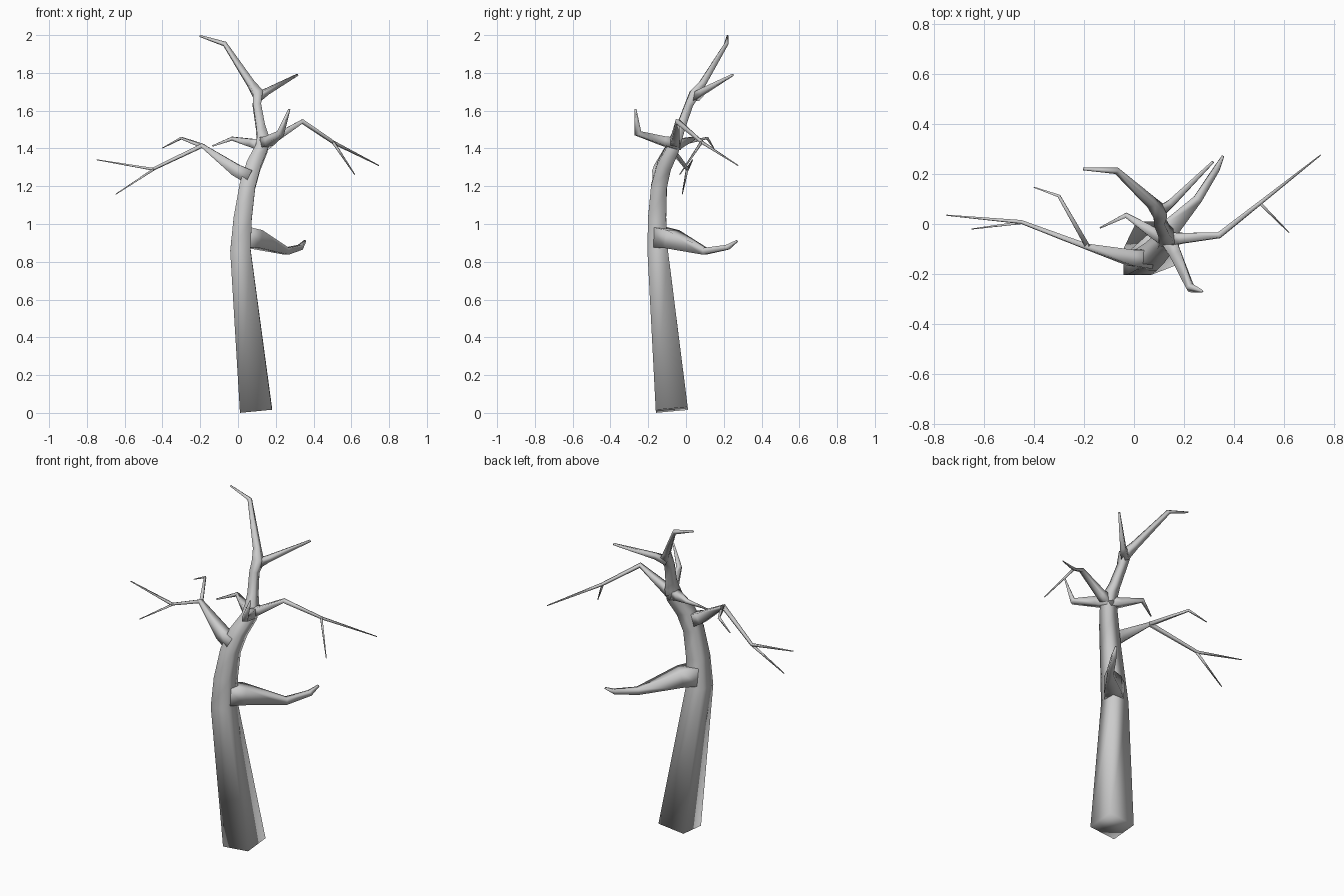
import bpy
import bmesh
from mathutils import Vector


def limb(name, points, ref):
    """Loft a square section along (x, y, z, half_width) points, capped at both ends."""
    bm = bmesh.new()
    pos = [Vector(p[:3]) for p in points]
    side = Vector(ref)
    rings = []
    for i, p in enumerate(points):
        a = (pos[i] - pos[i - 1]).normalized() if i else Vector()
        b = (pos[i + 1] - pos[i]).normalized() if i < len(pos) - 1 else Vector()
        d = (a + b).normalized()
        side = (side - d * side.dot(d)).normalized()
        up = d.cross(side)
        r = p[3]
        rings.append([bm.verts.new(pos[i] + side * (r * s) + up * (r * t))
                      for s, t in ((-1, -1), (1, -1), (1, 1), (-1, 1))])
    for lo, hi in zip(rings, rings[1:]):
        for k in range(4):
            n = (k + 1) % 4
            bm.faces.new((lo[k], lo[n], hi[n], hi[k]))
    bm.faces.new(rings[0][::-1])
    bm.faces.new(rings[-1])
    bmesh.ops.recalc_face_normals(bm, faces=bm.faces)
    for f in bm.faces:
        f.smooth = True
    mesh = bpy.data.meshes.new(name)
    bm.to_mesh(mesh)
    bm.free()
    obj = bpy.data.objects.new(name, mesh)
    bpy.context.collection.objects.link(obj)
    return obj


X, Z = (1, 0, 0), (0, 0, 1)

# Trunk, continuing into the crooked top shoot
limb("trunk", [
    (0.095, -0.075, 0.016, 0.085), (0.013, -0.15, 0.86, 0.054),
    (0.025, -0.153, 1.03, 0.048), (0.05, -0.143, 1.20, 0.042),
    (0.083, -0.115, 1.31, 0.039), (0.125, -0.07, 1.40, 0.034),
    (0.13, -0.05, 1.46, 0.030), (0.118, -0.025, 1.52, 0.023),
    (0.10, 0.015, 1.63, 0.021), (0.105, 0.045, 1.69, 0.026),
    (0.07, 0.085, 1.74, 0.018), (-0.07, 0.213, 1.953, 0.010),
    (-0.203, 0.22, 1.996, 0.004)], X)
limb("top_side_shoot", [
    (0.10, 0.045, 1.67, 0.022), (0.15, 0.085, 1.70, 0.015),
    (0.315, 0.248, 1.79, 0.005)], Z)

# Thick low branch, pointing back right
limb("low_branch", [
    (0.02, -0.145, 0.93, 0.054), (0.09, -0.075, 0.92, 0.048),
    (0.255, 0.10, 0.856, 0.018), (0.33, 0.22, 0.877, 0.013),
    (0.355, 0.27, 0.91, 0.005)], Z)

# Left branch with its forks
limb("left_branch", [
    (0.06, -0.14, 1.25, 0.038), (-0.01, -0.135, 1.285, 0.032),
    (-0.19, -0.09, 1.415, 0.011), (-0.45, 0.008, 1.29, 0.007),
    (-0.748, 0.035, 1.34, 0.002)], Z)
limb("left_upper_twig", [
    (-0.185, -0.09, 1.412, 0.010), (-0.30, 0.112, 1.455, 0.006),
    (-0.40, 0.147, 1.402, 0.002)], Z)
limb("left_lower_twig", [
    (-0.445, 0.006, 1.29, 0.006), (-0.648, -0.02, 1.157, 0.002)], Z)

# Right branch with its fork
limb("right_branch", [
    (0.12, -0.06, 1.42, 0.032), (0.19, -0.057, 1.45, 0.021),
    (0.34, -0.045, 1.543, 0.011), (0.505, 0.085, 1.432, 0.007),
    (0.745, 0.275, 1.31, 0.002)], Z)
limb("right_twig", [
    (0.503, 0.083, 1.434, 0.006), (0.618, -0.033, 1.262, 0.002)], Z)

# Short crown branches: one to the front, one to the left
limb("front_branch", [
    (0.13, -0.05, 1.425, 0.032), (0.165, -0.12, 1.44, 0.024),
    (0.225, -0.255, 1.48, 0.015), (0.272, -0.268, 1.608, 0.004)], Z)
limb("inner_left_branch", [
    (0.13, -0.065, 1.42, 0.030), (0.07, -0.03, 1.43, 0.021),
    (-0.032, 0.035, 1.452, 0.010), (-0.135, -0.015, 1.413, 0.003)], Z)
